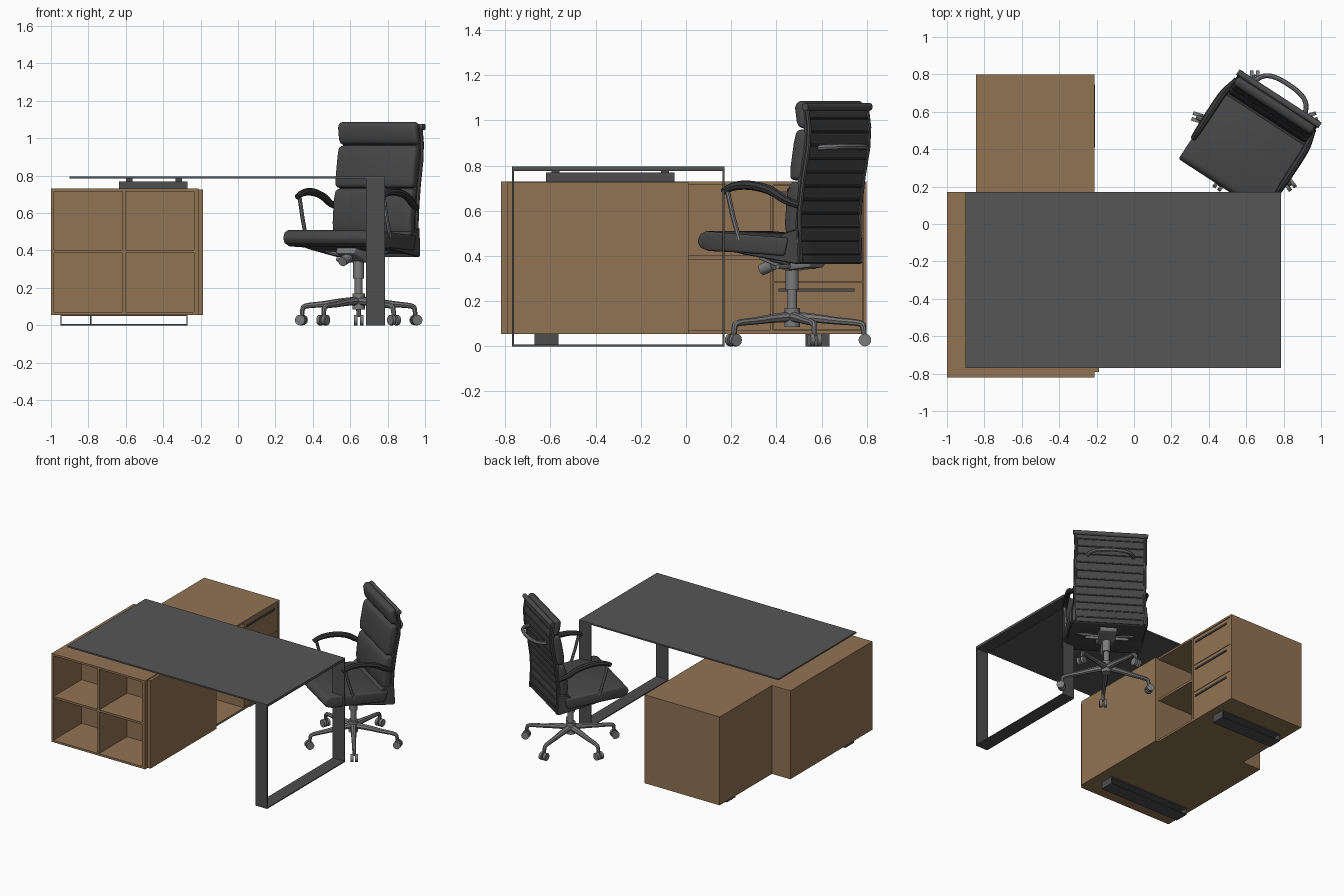
import bpy, bmesh, math
from mathutils import Matrix, Vector

if "Cube" in bpy.data.objects:
    bpy.data.objects.remove(bpy.data.objects["Cube"])


def mat(name, r, g, b):
    m = bpy.data.materials.new(name)
    m.diffuse_color = (r, g, b, 1)
    m.use_nodes = True
    m.node_tree.nodes["Principled BSDF"].inputs["Base Color"].default_value = m.diffuse_color
    return m


WOOD = mat("walnut wood", 0.285, 0.172, 0.088)
TOP = mat("dark tabletop", 0.092, 0.092, 0.092)
DARK = mat("dark metal", 0.075, 0.075, 0.077)
LEATHER = mat("black leather", 0.062, 0.062, 0.063)
ARM = mat("armrest black", 0.04, 0.04, 0.043)
GREY = mat("grey metal", 0.2, 0.2, 0.205)

WORLD = Matrix.Identity(4)
# chair placement: turned to face the desk
CHAIR = Matrix.Translation((0.645, 0.47, 0)) @ Matrix.Rotation(math.radians(-33), 4, 'Z')


def finish(o, material, M, smooth=True):
    o.data.materials.append(material)
    bpy.ops.object.select_all(action='DESELECT')
    o.select_set(True)
    bpy.context.view_layer.objects.active = o
    bpy.ops.object.convert(target='MESH')
    o = bpy.context.view_layer.objects.active
    if smooth:
        bpy.ops.object.shade_smooth_by_angle(angle=math.radians(40))
    o.matrix_world = M
    return o


def link(name, data):
    o = bpy.data.objects.new(name, data)
    bpy.context.collection.objects.link(o)
    return o


def boxes(name, material, items, M=WORLD):
    """One object from boxes given as (x0, x1, y0, y1, z0, z1)."""
    bm = bmesh.new()
    for x0, x1, y0, y1, z0, z1 in items:
        m = Matrix.Translation(((x0 + x1) / 2, (y0 + y1) / 2, (z0 + z1) / 2)) @ \
            Matrix.Diagonal((x1 - x0, y1 - y0, z1 - z0, 1))
        bmesh.ops.create_cube(bm, size=1, matrix=m)
    me = bpy.data.meshes.new(name)
    bm.to_mesh(me)
    return finish(link(name, me), material, M, False)


def prism(name, material, pts, u0, u1, bevel=0.0, seg=3):
    """Side profile of (y, z) points stretched from x = u0 to u1, edges rounded."""
    bm = bmesh.new()
    f = bm.faces.new([bm.verts.new((u0, v, z)) for v, z in pts])
    ext = bmesh.ops.extrude_face_region(bm, geom=[f])
    bmesh.ops.translate(bm, vec=(u1 - u0, 0, 0),
                        verts=[e for e in ext['geom'] if isinstance(e, bmesh.types.BMVert)])
    bmesh.ops.recalc_face_normals(bm, faces=bm.faces)
    me = bpy.data.meshes.new(name)
    bm.to_mesh(me)
    o = link(name, me)
    if bevel:
        b = o.modifiers.new("round", 'BEVEL')
        b.width, b.segments, b.angle_limit = bevel, seg, math.radians(35)
    return finish(o, material, CHAIR)


def tube(name, material, pts, r, radii=None, M=CHAIR, smooth=False):
    cu = bpy.data.curves.new(name, 'CURVE')
    cu.dimensions, cu.bevel_depth, cu.bevel_resolution, cu.use_fill_caps = '3D', r, 2, True
    cu.resolution_u = 5
    s = cu.splines.new('NURBS' if smooth else 'POLY')
    s.points.add(len(pts) - 1)
    for i, p in enumerate(pts):
        s.points[i].co = (*p, 1)
        s.points[i].radius = radii[i] if radii else 1
    if smooth:
        s.use_endpoint_u, s.order_u = True, 3
    return finish(link(name, cu), material, M)


def cylinder(name, material, a, b, r, n=16):
    a, b = Vector(a), Vector(b)
    bm = bmesh.new()
    rot = (b - a).to_track_quat('Z', 'Y').to_matrix().to_4x4()
    bmesh.ops.create_cone(bm, cap_ends=True, segments=n, radius1=r, radius2=r,
                          depth=(b - a).length, matrix=Matrix.Translation((a + b) / 2) @ rot)
    me = bpy.data.meshes.new(name)
    bm.to_mesh(me)
    return finish(link(name, me), material, CHAIR)


# ---- desk: top, loop leg, riser on the cabinet
boxes("tabletop", TOP, [(-0.9, 0.785, -0.77, 0.17, 0.784, 0.795)])
t = 0.008
boxes("loop_leg", DARK, [(0.685, 0.785, -0.77, -0.77 + t, 0, 0.784),
                         (0.685, 0.785, 0.17 - t, 0.17, 0, 0.784),
                         (0.685, 0.785, -0.77 + t, 0.17 - t, 0, t),
                         (0.685, 0.785, -0.77 + t, 0.17 - t, 0.776, 0.784)])
boxes("riser", DARK, [(-0.635, -0.27, -0.62, -0.05, 0.73, 0.77)])
boxes("riser_spacers", DARK, [(x, x + 0.035, y, y + 0.035, 0.77, 0.784)
                              for x in (-0.6, -0.335) for y in (-0.595, -0.11)])

# ---- cabinet: front bookcase facing -y, with solid core behind
B, T = 0.055, 0.73
boxes("front_cabinet", WOOD, [
    (-1, -0.21, -0.48, 0.01, B, T), (-1, -0.845, 0.01, 0.17, B, T),
    (-1, -0.21, -0.82, -0.48, T - 0.015, T), (-1, -0.21, -0.82, -0.48, B, B + 0.015),
    (-1, -0.985, -0.82, -0.48, B + 0.015, T - 0.015),
    (-0.235, -0.21, -0.82, -0.48, B + 0.015, T - 0.015),
    (-0.617, -0.601, -0.815, -0.48, B + 0.015, T - 0.015),
    (-0.985, -0.617, -0.815, -0.48, 0.387, 0.403),
    (-0.601, -0.235, -0.815, -0.48, 0.387, 0.403)])
boxes("side_panel", WOOD, [(-0.21, -0.187, -0.79, 0.01, B, T - 0.005)])

# ---- cabinet: rear unit facing +x, open shelves and three drawers
boxes("rear_cabinet", WOOD, [
    (-0.845, -0.56, 0.01, 0.8, B, T),
    (-0.56, -0.21, 0.01, 0.8, T - 0.015, T), (-0.56, -0.21, 0.01, 0.8, B, B + 0.015),
    (-0.56, -0.21, 0.785, 0.8, B + 0.015, T - 0.015),
    (-0.56, -0.21, 0.372, 0.385, B + 0.015, T - 0.015),
    (-0.56, -0.215, 0.01, 0.372, 0.385, 0.402)])
h = (T - B - 0.03) / 3
boxes("drawers", WOOD, [(-0.55, -0.215, 0.388, 0.782, 0.07 + i * h + 0.002, 0.07 + (i + 1) * h - 0.002)
                        for i in range(3)])
boxes("drawer_handles", DARK, [(-0.216, -0.208, 0.41, 0.745, 0.243 + i * h, 0.255 + i * h) for i in range(3)])

# ---- cabinet feet: flat metal loops
for name, x0, y0 in (("front_foot", -0.95, -0.67), ("rear_foot", -0.79, 0.53)):
    x1, y1, k = -0.27, y0 + 0.105, 0.006
    boxes(name, DARK, [(x0, x1, y0, y1, 0, k), (x0, x1, y0, y1, B - k, B),
                       (x0, x0 + k, y0, y1, k, B - k), (x1 - k, x1, y0, y1, k, B - k)])

# ---- chair base: five legs with twin-wheel casters
for i in range(5):
    a = math.radians(90 + 33 + 72 * i)
    d, n = Vector((math.cos(a), math.sin(a), 0)), Vector((-math.sin(a), math.cos(a), 0))
    P = lambda r, z: d * r + Vector((0, 0, z))
    tube(f"base_leg_{i}", GREY, [P(0.02, 0.13), P(0.1, 0.125), P(0.2, 0.112), P(0.3, 0.105), P(0.318, 0.09), P(0.318, 0.045)],
         0.019, [1.2, 1.05, 0.85, 0.75, 0.7, 0.6], smooth=True)
    for s in (-1, 1):
        c = P(0.322, 0.028)
        cylinder(f"caster_{i}_{s}", GREY, c + n * s * 0.006, c + n * s * 0.026, 0.028)
for name, z0, z1, r in (("hub", 0.085, 0.17, 0.034), ("lower_column", 0.17, 0.25, 0.021),
                        ("upper_column", 0.25, 0.345, 0.029)):
    cylinder(name, GREY, (0, 0, z0), (0, 0, z1), r, 20)

# ---- seat mechanism and levers
prism("mechanism", GREY, [(-0.14, 0.385), (-0.12, 0.42), (0.15, 0.40), (0.13, 0.35), (0, 0.335)], -0.06, 0.06, 0.008)
cylinder("tilt_lever", GREY, (-0.15, 0.02, 0.352), (0.15, 0.02, 0.352), 0.01)
cylinder("tension_knob", GREY, (0, -0.16, 0.34), (0, -0.10, 0.362), 0.026)
for s in (-1, 1):
    tube(f"seat_strut_{s}", GREY, [(s * 0.05, 0.02, 0.365), (s * 0.16, 0.0, 0.385), (s * 0.24, -0.03, 0.42)], 0.012)

# ---- seat and reclined back shell
BACK = [(0.37, 0.205), (0.5, 0.198), (0.6, 0.2), (0.75, 0.22), (0.88, 0.245), (0.97, 0.25), (1.065, 0.236)]


def back_v(z):
    for (z0, v0), (z1, v1) in zip(BACK, BACK[1:]):
        if z <= z1:
            return v0 + (v1 - v0) * (z - z0) / (z1 - z0)
    return BACK[-1][1]


prism("seat_cushion", LEATHER, [(-0.28, 0.51), (-0.31, 0.5), (-0.327, 0.467), (-0.313, 0.437), (-0.27, 0.422),
                                (-0.1, 0.415), (0.13, 0.40), (0.15, 0.48), (-0.1, 0.497)], -0.275, 0.275, 0.012)
prism("seat_shell", LEATHER, [(-0.2, 0.43), (-0.08, 0.405), (0.19, 0.364), (0.205, 0.37), (0.198, 0.52),
                              (0.12, 0.5), (0.08, 0.46)], -0.262, 0.262, 0.004, 1)
prism("back_shell", LEATHER, [(v, z) for z, v in BACK] + [(v - 0.03, z) for z, v in reversed(BACK)], -0.243, 0.243)

# ---- three back cushions
for name, z0, z1, d in (("lower_pad", 0.485, 0.73, 0.085), ("middle_pad", 0.735, 0.96, 0.085), ("head_pad", 0.965, 1.087, 0.07)):
    zs = [z0, z0 + 0.25 * (z1 - z0), z0 + 0.75 * (z1 - z0), z1]
    prof = [(back_v(z) - 0.015, z) for z in zs]
    prof += [(back_v(z) - d + e, z) for z, e in zip(reversed(zs), (0.012, 0, 0, 0.008))]
    prism(name, LEATHER, prof, -0.25, 0.25, 0.022, 4)

# ---- ribs, side rails, top roll and rear grab handle
for i in range(11):
    z = 0.41 + 0.06 * i
    tube(f"back_rib_{i}", LEATHER, [(-0.236, back_v(z), z), (0.236, back_v(z), z)], 0.006)
for s in (-1, 1):
    tube(f"back_rail_{s}", DARK, [(s * 0.243, v - 0.003, z) for z, v in BACK], 0.011)
cylinder("top_roll", DARK, (-0.262, 0.238, 1.06), (0.262, 0.238, 1.06), 0.017)
tube("grab_handle", GREY, [(-0.16, 0.245, 0.88), (-0.15, 0.29, 0.882), (-0.08, 0.33, 0.885), (0.08, 0.33, 0.885),
                           (0.15, 0.29, 0.882), (0.16, 0.245, 0.88)], 0.013, smooth=True)

# ---- armrests with front struts
for s in (-1, 1):
    tube(f"armrest_{s}", ARM, [(s * 0.268, -0.19, 0.685), (s * 0.268, -0.15, 0.71), (s * 0.268, -0.04, 0.716),
                               (s * 0.268, 0.07, 0.69), (s * 0.262, 0.13, 0.645), (s * 0.245, 0.195, 0.625)],
         0.019, [0.8, 1, 1.1, 1.1, 1, 0.8], smooth=True)
    tube(f"arm_strut_{s}", GREY, [(s * 0.268, -0.17, 0.695), (s * 0.268, -0.14, 0.58), (s * 0.268, -0.105, 0.47)], 0.011)
